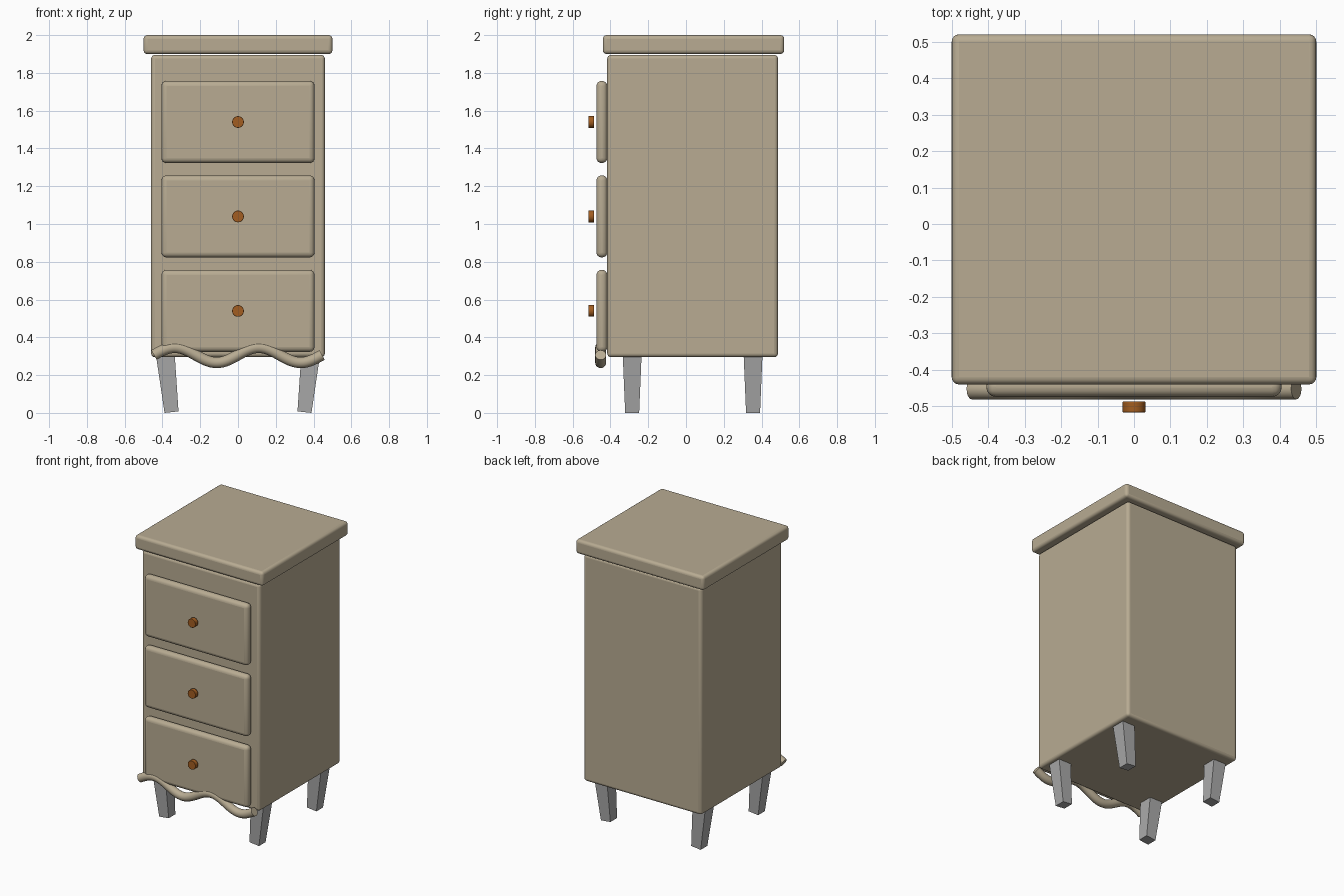
import bpy, bmesh, math
from mathutils import Matrix, Vector

cube = bpy.data.objects.get("Cube")
if cube:
    bpy.data.objects.remove(cube, do_unlink=True)


def material(name, rgb):
    m = bpy.data.materials.new(name)
    m.use_nodes = True
    color = (*rgb, 1)
    m.diffuse_color = color
    m.node_tree.nodes["Principled BSDF"].inputs["Base Color"].default_value = color
    return m


beige = material("beige paint", (0.48, 0.41, 0.29))
brown = material("brown knob", (0.36, 0.11, 0.015))
grey = material("grey leg", (0.40, 0.40, 0.40))


def finish(name, bm, mat, bevel=0, segments=4):
    """Turn a bmesh into an object, rounded and smooth where asked."""
    mesh = bpy.data.meshes.new(name)
    bm.to_mesh(mesh)
    bm.free()
    mesh.materials.append(mat)
    ob = bpy.data.objects.new(name, mesh)
    bpy.context.collection.objects.link(ob)
    if bevel:
        mod = ob.modifiers.new("rounded edges", "BEVEL")
        mod.width, mod.segments = bevel, segments
        smooth(ob)
    return ob


def smooth(ob):
    bpy.ops.object.select_all(action="DESELECT")
    ob.select_set(True)
    bpy.context.view_layer.objects.active = ob
    bpy.ops.object.shade_smooth_by_angle(angle=math.radians(35))


def box(name, low, high, mat, bevel):
    low, high = Vector(low), Vector(high)
    bm = bmesh.new()
    place = Matrix.Translation((low + high) / 2) @ Matrix.Diagonal((*(high - low), 1))
    bmesh.ops.create_cube(bm, size=1, matrix=place)
    return finish(name, bm, mat, bevel)


# Cabinet body and overhanging top
box("cabinet_body", (-0.46, -0.417, 0.295), (0.46, 0.487, 1.895), beige, 0.02)
box("table_top", (-0.5, -0.44, 1.9), (0.5, 0.52, 2.0), beige, 0.02)

# Drawer fronts with round knobs
for i, level in enumerate(("bottom", "middle", "top")):
    z = 0.54 + 0.5 * i
    box(level + "_drawer", (-0.405, -0.474, z - 0.217), (0.405, -0.417, z + 0.217), beige, 0.026)
    bm = bmesh.new()
    place = Matrix.Translation((0, -0.502, z)) @ Matrix.Rotation(math.pi / 2, 4, "X")
    bmesh.ops.create_cone(bm, cap_ends=True, segments=32, radius1=0.031, radius2=0.031,
                          depth=0.03, matrix=place)
    smooth(finish(level + "_knob", bm, brown, 0.002, 2))

# Tapered legs, leaning inward towards the floor
for side, sx in (("left", 1), ("right", -1)):
    for end, y in (("front", -0.285), ("back", 0.355)):
        bm = bmesh.new()
        bmesh.ops.create_cube(bm, size=1)
        for v in bm.verts:
            half = 0.05 if v.co.z > 0 else 0.037
            outer = v.co.x * sx > 0
            if v.co.z > 0:
                x, z = 0.385, 0.31
            else:
                x, z = 0.352, 0.0 if outer else 0.008
            v.co = (sx * (x + (half if outer else -half)),
                    y + math.copysign(half, v.co.y), z)
        finish(f"{end}_{side}_leg", bm, grey)

# Wavy moulding along the lower front edge
curve = bpy.data.curves.new("wavy_trim", "CURVE")
curve.dimensions = "3D"
curve.bevel_depth, curve.bevel_resolution = 0.029, 6
curve.use_fill_caps = True
steps = 64
spline = curve.splines.new("POLY")
spline.points.add(steps)
for i, p in enumerate(spline.points):
    x = -0.445 + 0.89 * i / steps
    p.co = (x, -0.452, 0.306 + 0.04 * math.cos(math.tau * (x + 0.335) / 0.445), 1)
curve.materials.append(beige)
trim = bpy.data.objects.new("wavy_trim", curve)
bpy.context.collection.objects.link(trim)
bpy.ops.object.select_all(action="DESELECT")
trim.select_set(True)
bpy.context.view_layer.objects.active = trim
bpy.ops.object.convert(target="MESH")
smooth(bpy.context.object)
